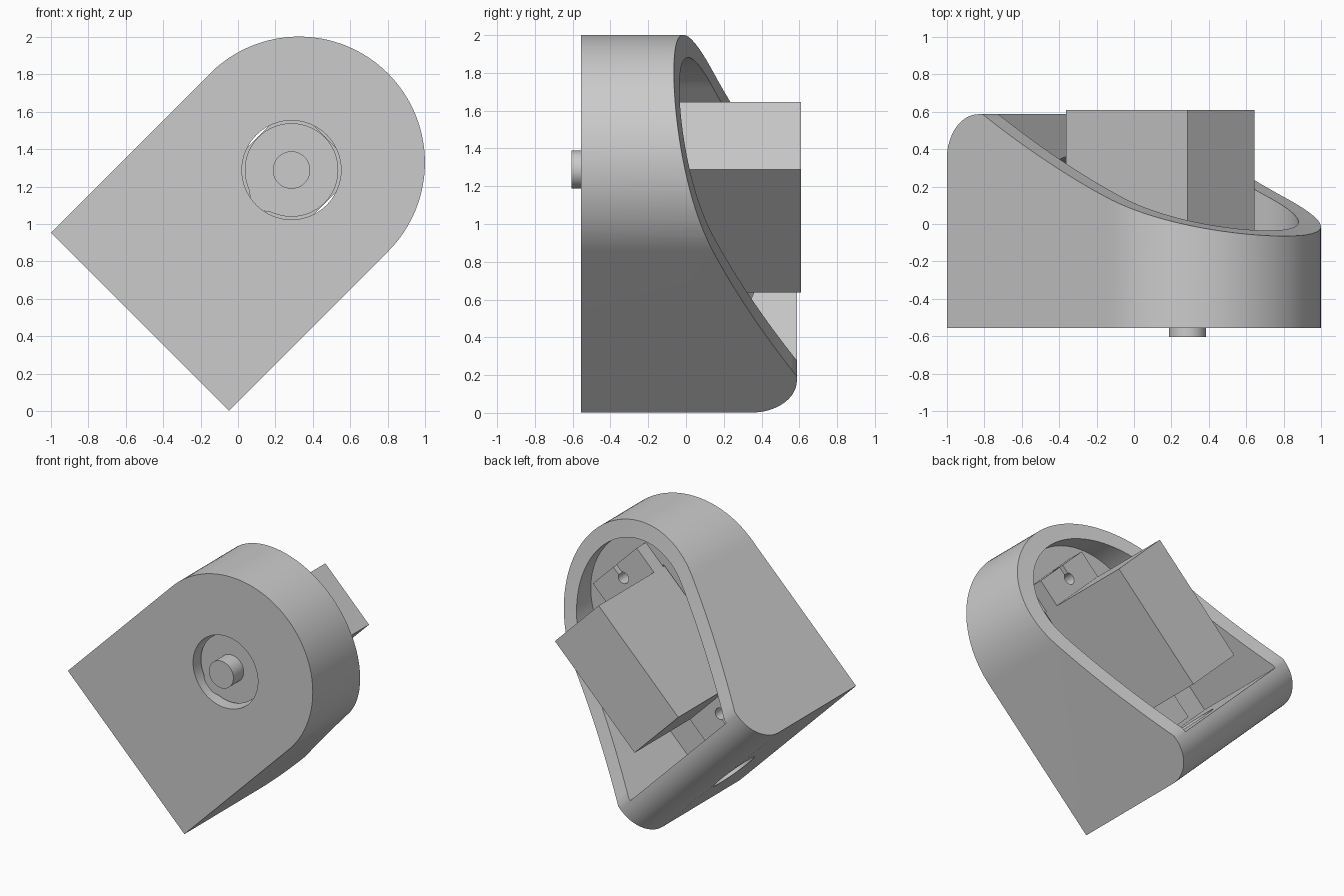
import bpy, bmesh
from math import sin, cos, pi, radians
from mathutils import Matrix, Vector

if "Cube" in bpy.data.objects:
    bpy.data.objects.remove(bpy.data.objects["Cube"])

grey = bpy.data.materials.new("light_grey")
grey.use_nodes = True
colour = (0.6, 0.6, 0.6, 1)
grey.diffuse_color = colour
grey.node_tree.nodes["Principled BSDF"].inputs["Base Color"].default_value = colour

# The parts are built upright, then the whole assembly is leaned over
LEAN = Matrix.Translation((-0.525, 0, 0.4775)) @ Matrix.Rotation(radians(45), 4, 'Y')
parts = []


def prism(name, outline, lo, hi, axis='y'):
    """Extrude a 2D outline along an axis: y takes (x, z), x takes (y, z), z takes (x, y)."""
    place = {'y': lambda a, b, t: (a, t, b),
             'x': lambda a, b, t: (t, a, b),
             'z': lambda a, b, t: (a, b, t)}[axis]
    bm = bmesh.new()
    face = bm.faces.new([bm.verts.new(place(a, b, lo)) for a, b in outline])
    new = bmesh.ops.extrude_face_region(bm, geom=[face])["geom"]
    shift = Vector(place(0, 0, hi - lo))
    bmesh.ops.translate(bm, vec=shift, verts=[v for v in new if isinstance(v, bmesh.types.BMVert)])
    bmesh.ops.recalc_face_normals(bm, faces=bm.faces)
    mesh = bpy.data.meshes.new(name)
    bm.to_mesh(mesh)
    bm.free()
    mesh.materials.append(grey)
    obj = bpy.data.objects.new(name, mesh)
    bpy.context.collection.objects.link(obj)
    return obj


def arc(ca, cb, r, start, end, n):
    angles = [radians(start + (end - start) * i / n) for i in range(n + 1)]
    return [(ca + r * cos(t), cb + r * sin(t)) for t in angles]


def disc(ca, cb, r, n=64):
    return arc(ca, cb, r, 0, 360, n)[:-1]


def rect(a0, a1, b0, b1):
    return [(a0, b0), (a1, b0), (a1, b1), (a0, b1)]


def arch(half, bottom):
    return [(-half, bottom), (half, bottom)] + arc(0, ARCH_Z, half, 0, 180, 64)


def cut(obj, tool, operation='DIFFERENCE'):
    mod = obj.modifiers.new("cut", 'BOOLEAN')
    mod.object, mod.operation, mod.solver = tool, operation, 'EXACT'
    bpy.context.view_layer.objects.active = obj
    bpy.ops.object.modifier_apply(modifier=mod.name)
    bpy.data.objects.remove(tool)


ARCH_Z, SHAFT_Z = 1.204, 1.147
FRONT, BACK, FLOOR = -0.555, 0.587, -0.145
BODY_LOW, BODY_HIGH, HALF = 0.48, 1.40, 0.2525

# Housing: arch-shaped block trimmed by a rounded, swooping side profile
housing = prism("housing", arch(0.673, -0.1), FRONT, 0.8)
swoop = []
p0, p1, p2 = Vector((BACK, 0.27)), Vector((0.11, 1.118)), Vector((-0.07, 1.9))
for i in range(33):
    t = i / 32
    swoop.append(tuple(p0 * (1 - t) ** 2 + p1 * 2 * t * (1 - t) + p2 * t * t))
fillet = arc(BACK - 0.24, 0.24, 0.24, -90, 0, 16)
side = [(-0.8, 0)] + fillet + swoop + [(-0.08, 2), (-0.8, 2)]
cut(housing, prism("side_trim", side, -1, 1, 'x'), 'INTERSECT')

# Cavity, motor pocket, front opening and cable hole in the base
cut(housing, prism("cavity", arch(0.553, 0.25), FLOOR, 1))
cut(housing, prism("pocket", rect(-0.265, 0.265, BODY_LOW - 0.01, BODY_HIGH + 0.01), -0.33, 0))
cut(housing, prism("front_opening", disc(0, SHAFT_Z, 0.265), -0.8, 0.1))
cut(housing, prism("cable_hole", disc(0, 0.19, 0.17), -0.2, 0.4, 'z'))
parts.append(housing)

# Motor body, gear boss and output shaft
parts.append(prism("motor_body", rect(-HALF, HALF, BODY_LOW, BODY_HIGH), -0.32, 0.61))
parts.append(prism("gear_boss", disc(0, SHAFT_Z, 0.25), -0.485, -0.31))
parts.append(prism("small_gear_boss", disc(0, SHAFT_Z - 0.15, 0.12, 32), -0.484, -0.31))
parts.append(prism("output_shaft", disc(0, SHAFT_Z, 0.1, 48), -0.605, -0.47))

# Mounting ears, each with a screw hole and a slot out to its end
for name, root, way in (("upper_ear", BODY_HIGH, 1), ("lower_ear", BODY_LOW, -1)):
    low, high = sorted((root, root + way * 0.2))
    ear = prism(name, rect(-HALF, HALF, low, high), FLOOR + 0.002, -0.035)
    middle = root + way * 0.1
    cut(ear, prism("screw_hole", disc(0, middle, 0.042, 24), -0.5, 0.5))
    low, high = sorted((middle, root + way * 0.3))
    cut(ear, prism("slot", rect(-0.018, 0.018, low, high), -0.5, 0.5))
    parts.append(ear)

# Lean the assembly and shade the curved surfaces smoothly
for obj in parts:
    obj.data.transform(LEAN)
    bpy.ops.object.select_all(action='DESELECT')
    obj.select_set(True)
    bpy.context.view_layer.objects.active = obj
    bpy.ops.object.shade_smooth_by_angle(angle=radians(30))
